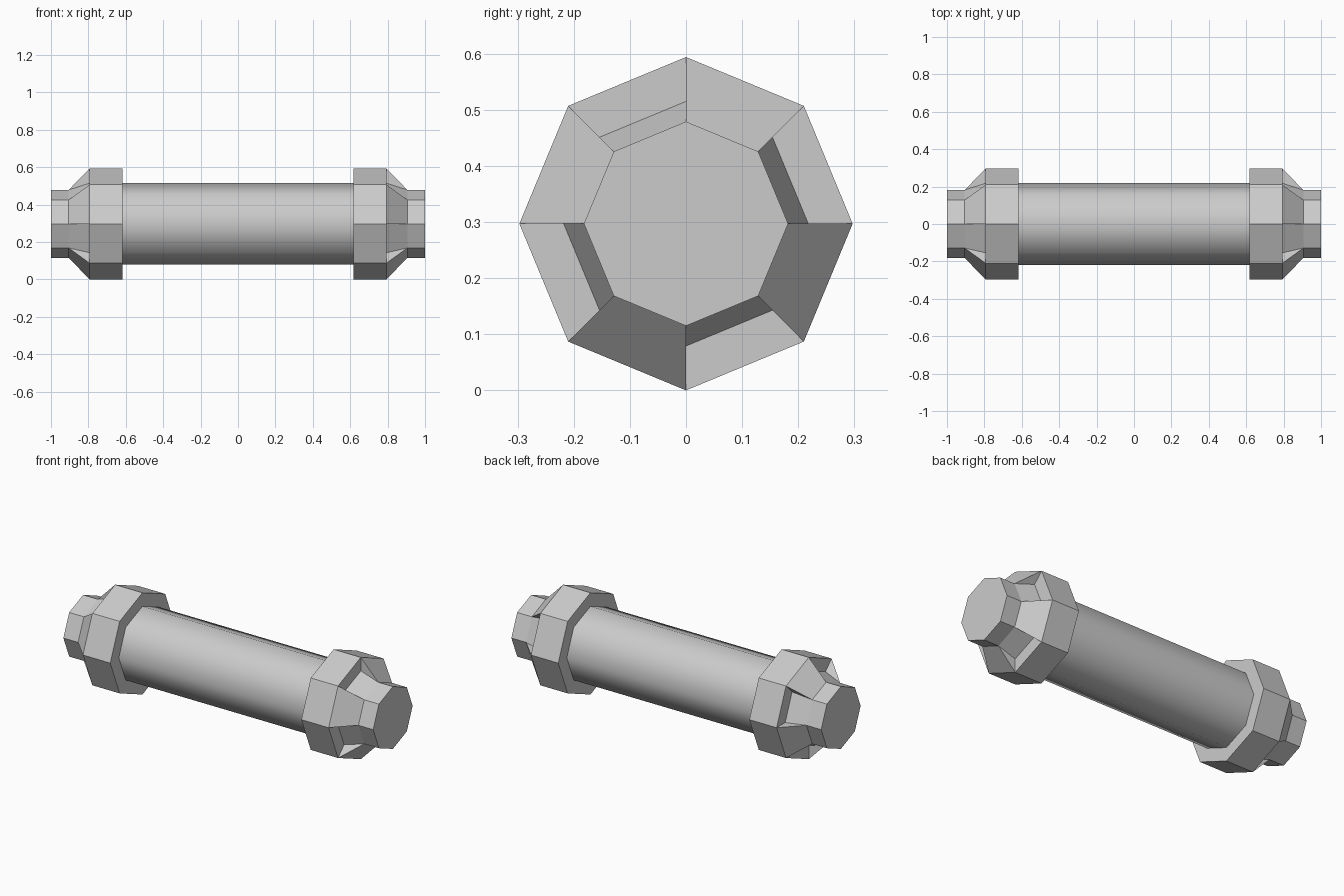
import bpy, bmesh
from math import cos, sin, pi

if "Cube" in bpy.data.objects:
    bpy.data.objects.remove(bpy.data.objects["Cube"])

R, R_STEP, R_TIP = 0.297, 0.218, 0.182           # collar, shaft/recess, end knob
X_IN, X_OUT, X_KNOB, X_END = 0.617, 0.793, 0.905, 1.0
N = 8


def ring(bm, x, r):
    return [bm.verts.new((x, r * cos(2 * pi * k / N), R + r * sin(2 * pi * k / N)))
            for k in range(N)]


def bridge(bm, a, b, smooth=False):
    for k in range(N):
        j = (k + 1) % N
        bm.faces.new((a[k], a[j], b[j], b[k])).smooth = smooth


def finish(bm, name):
    bmesh.ops.recalc_face_normals(bm, faces=bm.faces)
    me = bpy.data.meshes.new(name)
    bm.to_mesh(me)
    bm.free()
    ob = bpy.data.objects.new(name, me)
    bpy.context.collection.objects.link(ob)
    return ob


# Shaft: eight-sided bar, smooth shaded
bm = bmesh.new()
a, b = ring(bm, -X_IN - 0.02, R_STEP), ring(bm, X_IN + 0.02, R_STEP)
bridge(bm, a, b, smooth=True)
bm.faces.new(a)
bm.faces.new(b)
finish(bm, "shaft")

# End cap: octagonal collar, alternating wedges and recesses, small end knob
bm = bmesh.new()
inner = ring(bm, X_IN, R)
outer = ring(bm, X_OUT, R)
step = ring(bm, X_OUT, R_STEP)
knob = ring(bm, X_KNOB, R_TIP)
tip = ring(bm, X_END, R_TIP)
bm.faces.new(inner)
bm.faces.new(tip)
bridge(bm, inner, outer)
bridge(bm, knob, tip)
for k in range(N):
    j = (k + 1) % N
    if k % 2:                                    # sloping wedge
        bm.faces.new((outer[k], outer[j], knob[j], knob[k]))
    else:                                        # recess behind a flat shoulder
        bm.faces.new((outer[k], outer[j], step[j], step[k]))
        bm.faces.new((step[k], step[j], knob[j], knob[k]))
    bm.faces.new((outer[k], step[k], knob[k]))   # side wall of the wedge
cap = finish(bm, "end_cap")
cap.modifiers.new("mirror", 'MIRROR').use_mirror_merge = False
